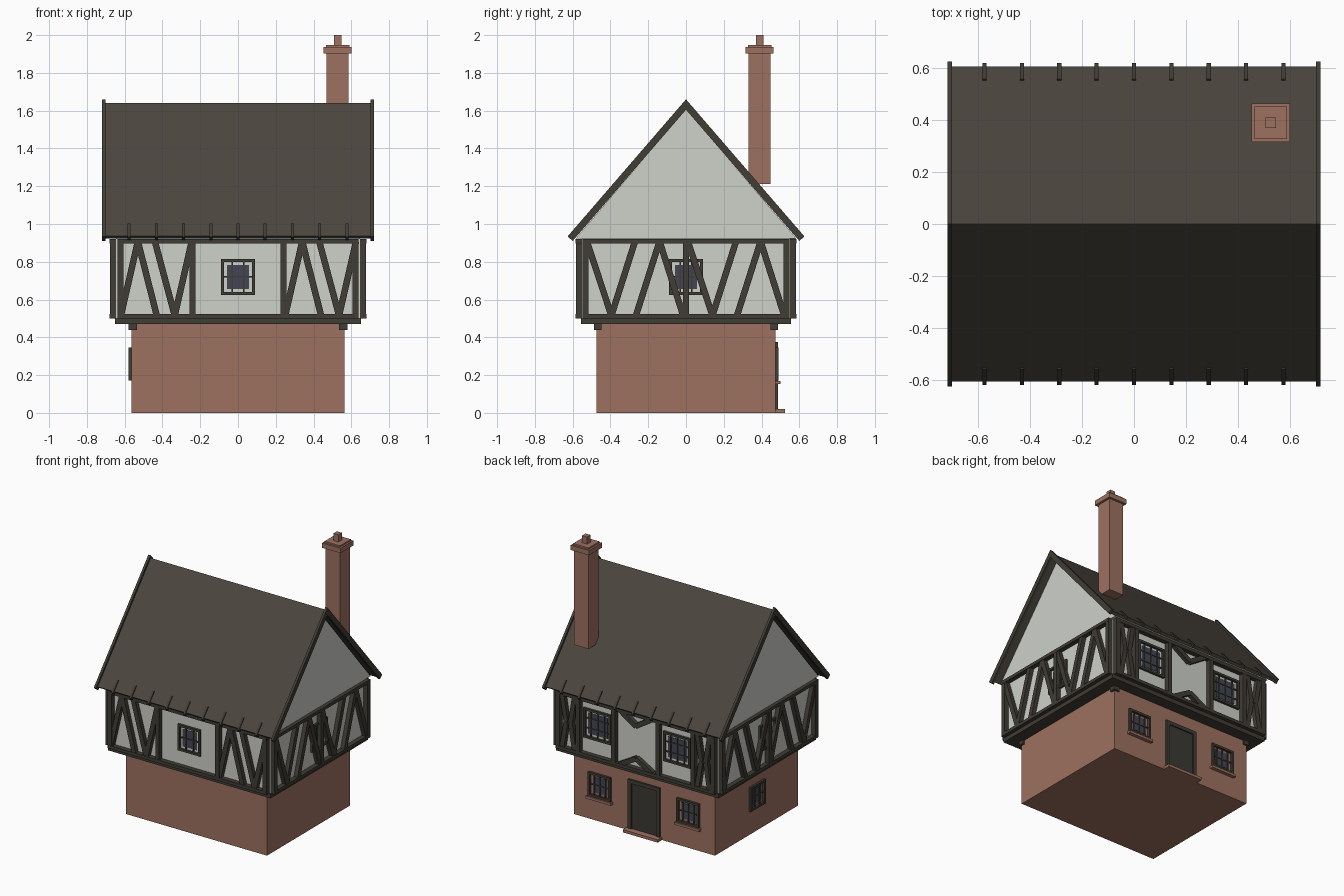
import bpy
import bmesh
import math
from mathutils import Vector

cube = bpy.data.objects.get("Cube")
if cube:
    bpy.data.objects.remove(cube, do_unlink=True)


def material(name, rgb):
    m = bpy.data.materials.new(name)
    m.use_nodes = True
    m.diffuse_color = (*rgb, 1)
    bsdf = m.node_tree.nodes["Principled BSDF"]
    bsdf.inputs["Base Color"].default_value = (*rgb, 1)
    bsdf.inputs["Roughness"].default_value = 0.9
    return m


BRICK = material("brick", (0.34, 0.165, 0.117))
PLASTER = material("plaster", (0.62, 0.635, 0.59))
TIMBER = material("dark timber", (0.052, 0.046, 0.036))
ROOF = material("roof tiles", (0.070, 0.060, 0.048))
GLASS = material("window glass", (0.055, 0.062, 0.09))
DOOR = material("door wood", (0.045, 0.041, 0.034))

# Each wall has an outward normal and a horizontal axis
WALLS = {
    "front": (Vector((0, -1, 0)), Vector((1, 0, 0))),
    "back": (Vector((0, 1, 0)), Vector((1, 0, 0))),
    "right": (Vector((1, 0, 0)), Vector((0, 1, 0))),
    "left": (Vector((-1, 0, 0)), Vector((0, 1, 0))),
}
UP = Vector((0, 0, 1))


def part(name, mat, prisms):
    """Join extruded profiles, each (wall, outline, inner, outer), into one object."""
    bm = bmesh.new()
    for wall, outline, inner, outer in prisms:
        n, side = WALLS[wall]
        a, b = [[bm.verts.new(side * u + UP * z + n * d) for u, z in outline]
                for d in (inner, outer)]
        bm.faces.new(a)
        bm.faces.new(b)
        for i in range(len(a)):
            j = (i + 1) % len(a)
            bm.faces.new((a[i], a[j], b[j], b[i]))
    bmesh.ops.recalc_face_normals(bm, faces=bm.faces)
    mesh = bpy.data.meshes.new(name)
    bm.to_mesh(mesh)
    bm.free()
    mesh.materials.append(mat)
    obj = bpy.data.objects.new(name, mesh)
    bpy.context.collection.objects.link(obj)
    return obj


def rect(u0, u1, z0, z1):
    return [(u0, z0), (u1, z0), (u1, z1), (u0, z1)]


def box(x0, x1, y0, y1, z0, z1):
    return ("back", rect(x0, x1, z0, z1), y0, y1)


def bar(u0, z0, u1, z1, w):
    """Outline of a straight timber of width w."""
    d = Vector((u1 - u0, z1 - z0)).normalized() * w / 2
    return [(u0 - d.y, z0 + d.x), (u1 - d.y, z1 + d.x),
            (u1 + d.y, z1 - d.x), (u0 + d.y, z0 - d.x)]


SLOPE = 1.158


def chevron(half, apex, t):
    """Roof section of perpendicular thickness t."""
    a = math.atan(SLOPE)
    eave = apex - SLOPE * half
    hi, zi = half - t * math.sin(a), eave - t * math.cos(a)
    return [(half, eave), (0, apex), (-half, eave),
            (-hi, zi), (0, apex - t / math.cos(a)), (hi, zi)]


# Storeys
part("ground_floor", BRICK, [box(-0.565, 0.565, -0.475, 0.475, 0, 0.472)])
part("upper_floor", PLASTER, [box(-0.645, 0.645, -0.55, 0.55, 0.49, 0.925)])
part("floor_plate", TIMBER, [box(-0.652, 0.652, -0.557, 0.557, 0.47, 0.502)])
part("corbels", TIMBER, [
    box(sx * 0.557 - 0.022, sx * 0.557 + 0.022, sy * 0.467 - 0.02, sy * 0.467 + 0.02, 0.44, 0.475)
    for sx in (-1, 1) for sy in (-1, 1)])

# Timber framing
LO, HI = 0.515, 0.908
FACE = {"front": 0.545, "back": 0.545, "right": 0.64, "left": 0.64}


def framing(wall, half, posts, braces):
    d = FACE[wall]
    prisms = [(wall, rect(-half, half, z, z + 0.023), d, d + 0.039) for z in (0.5, 0.897)]
    prisms += [(wall, rect(u - 0.016, u + 0.016, 0.5, 0.92), d, d + 0.038) for u in posts]
    prisms += [(wall, bar(*b, 0.034), d, d + 0.035) for b in braces]
    part(wall + "_timbers", TIMBER, prisms)


front = []
for s in (-0.62, 0.25):
    front += [(s, LO, s + 0.09, HI), (s + 0.09, HI, s + 0.19, LO),
              (s + 0.18, HI, s + 0.285, LO), (s + 0.285, LO, s + 0.375, HI)]
framing("front", 0.635, (-0.622, -0.24, 0.24, 0.622), front)

gable = []
for s in (-0.525, 0.01):
    gable += [(s, HI, s + 0.13, LO), (s + 0.13, LO, s + 0.255, HI),
              (s + 0.26, LO, s + 0.385, HI), (s + 0.385, HI, s + 0.51, LO)]
for wall in ("right", "left"):
    framing(wall, 0.548, (-0.532, 0, 0.532), gable)

# Rear wall: bowed braces in the end bays, chevrons in the middle bay
MID = (LO + HI) / 2
rear = [(s * 0.13, LO, 0, 0.59) for s in (-1, 1)] + [(s * 0.13, HI, 0, 0.825) for s in (-1, 1)]
for c in (-0.542, 0.542):
    for s in (-1, 1):
        for z in (LO, HI):
            rear.append((c + s * 0.05, z, c + s * 0.018, MID))
framing("back", 0.635, (-0.622, -0.462, -0.178, 0.178, 0.462, 0.622), rear)


# Windows
def window(name, wall, d, u, z, w, h, cols, rows):
    f = 0.016
    l, r, b, t = u - w / 2, u + w / 2, z - h / 2, z + h / 2
    m = f * 2
    part(name + "_glass", GLASS, [(wall, rect(l + m, r - m, b + m, t - m), d - 0.003, d + 0.003)])
    frame = [(wall, o, d - 0.005, d + 0.016) for o in (
        rect(l, l + f, b, t), rect(r - f, r, b, t), rect(l, r, b, b + f), rect(l, r, t - f, t))]
    for i in range(1, cols):
        x = l + w * i / cols
        frame.append((wall, rect(x - 0.004, x + 0.004, b, t), d - 0.005, d + 0.009))
    for i in range(1, rows):
        y = b + h * i / rows
        frame.append((wall, rect(l, r, y - 0.004, y + 0.004), d - 0.005, d + 0.008))
    part(name + "_frame", TIMBER, frame)


window("front_window", "front", 0.55, 0, 0.72, 0.18, 0.19, 3, 2)
for wall in ("right", "left"):
    window(wall + "_upper_window", wall, 0.645, 0, 0.72, 0.18, 0.19, 3, 2)
window("left_lower_window", "left", 0.565, 0, 0.258, 0.17, 0.175, 3, 2)
for name, s in (("left", 1), ("right", -1)):
    window("rear_upper_window_" + name, "back", 0.55, s * 0.32, 0.735, 0.22, 0.215, 4, 3)
    window("rear_lower_window_" + name, "back", 0.475, s * 0.355, 0.258, 0.18, 0.175, 4, 2)
    part("rear_sill_" + name, BRICK,
         [box(s * 0.355 - 0.1, s * 0.355 + 0.1, 0.47, 0.5, 0.152, 0.17)])

# Door
part("door", DOOR, [box(-0.105, 0.105, 0.47, 0.479, 0.02, 0.36)])
part("door_frame", TIMBER, [
    box(-0.128, -0.1, 0.47, 0.488, 0.02, 0.376),
    box(0.1, 0.128, 0.47, 0.488, 0.02, 0.376),
    box(-0.128, 0.128, 0.47, 0.488, 0.35, 0.376)])
part("door_step", BRICK, [box(-0.14, 0.14, 0.47, 0.525, 0, 0.02)])

# Roof, gables, barge boards and rafter tails
part("roof", ROOF, [("right", chevron(0.607, 1.64, 0.02), -0.702, 0.702)])
part("gable_walls", PLASTER, [("right", [(-0.585, 0.922), (0.585, 0.922), (0, 1.608)], -0.655, 0.655)])
part("barge_boards", TIMBER, [
    (wall, chevron(0.627, 1.66, 0.036), 0.701, 0.719) for wall in ("right", "left")])
part("rafter_tails", TIMBER, [
    ("right", bar(s * 0.55, 0.995, s * 0.612, 0.923, 0.024), x - 0.008, x + 0.008)
    for s in (-1, 1) for x in [0.144 * i for i in range(-4, 5)]])

# Chimney
CX, CY = 0.527, 0.39


def stack(half, z0, z1):
    return box(CX - half, CX + half, CY - half, CY + half, z0, z1)


part("chimney", BRICK, [stack(0.058, 1.212, 1.91), stack(0.074, 1.902, 1.937),
                        stack(0.062, 1.93, 1.948), stack(0.02, 1.94, 2.0)])
